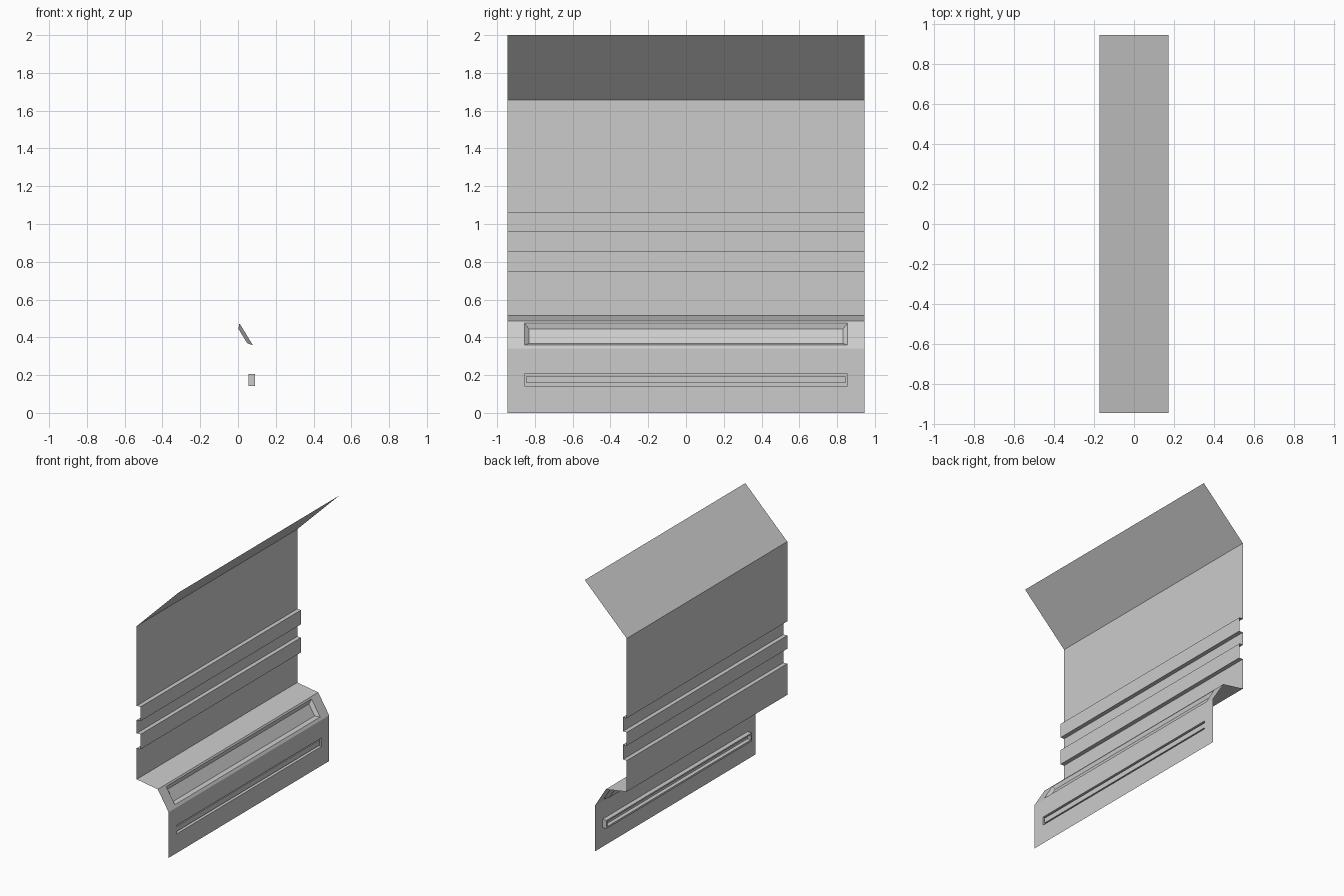
import bpy, bmesh
from mathutils import Vector

if "Cube" in bpy.data.objects:
    bpy.data.objects.remove(bpy.data.objects["Cube"])

W = 0.945  # half length along y


def finish(name, bm):
    mesh = bpy.data.meshes.new(name)
    bm.to_mesh(mesh)
    bm.free()
    bpy.context.collection.objects.link(bpy.data.objects.new(name, mesh))


def folded_sheet(name, profile):
    """Extrude an open (x, z) profile along y; faces look towards +x."""
    bm = bmesh.new()
    rows = [[bm.verts.new((x, y, z)) for y in (-W, W)] for x, z in profile]
    for a, b in zip(rows, rows[1:]):
        bm.faces.new((a[0], b[0], b[1], a[1]))
    finish(name, bm)


def pressed_panel(name, top, bottom, rings):
    """Flat panel with a pressed slot; ring = (half y, inset top, inset bottom, depth)."""
    top, bottom = Vector((top[0], 0, top[1])), Vector((bottom[0], 0, bottom[1]))
    down = (bottom - top).normalized()
    normal = Vector((-down.z, 0, down.x))
    bm = bmesh.new()
    loops = []
    for y, a, b, depth in [(W, 0, 0, 0)] + rings:
        hi = top + down * a - normal * depth
        lo = bottom - down * b - normal * depth
        loops.append([bm.verts.new((p.x, s * y, p.z))
                      for p, s in ((hi, -1), (lo, -1), (lo, 1), (hi, 1))])
    for outer, inner in zip(loops, loops[1:]):
        for i in range(4):
            j = (i + 1) % 4
            bm.faces.new((outer[i], outer[j], inner[j], inner[i]))
    bm.faces.new(loops[-1])
    finish(name, bm)


# Tall sheet: top flap, wall with two square ribs, and the ledge below
wall, rib = -0.173, -0.142
profile = [(0.173, 2.0), (wall, 1.657)]
for hi, lo in ((1.063, 0.957), (0.858, 0.747)):
    profile += [(wall, hi), (rib, hi), (rib, lo), (wall, lo)]
profile += [(wall, 0.515), (0.0, 0.487)]
folded_sheet("ribbed_wall", profile)

# Sloped panel with a bevelled recess
pressed_panel("sloped_panel", (0.0, 0.487), (0.09, 0.34),
              [(0.855, 0.014, 0.022, 0), (0.832, 0.037, 0.045, 0.02)])

# Lower vertical panel: groove around a raised bar
pressed_panel("lower_panel", (0.09, 0.34), (0.09, 0.0),
              [(0.855, 0.134, 0.143, 0), (0.855, 0.134, 0.143, 0.034),
               (0.845, 0.145, 0.157, 0.034), (0.845, 0.145, 0.157, 0.005)])
